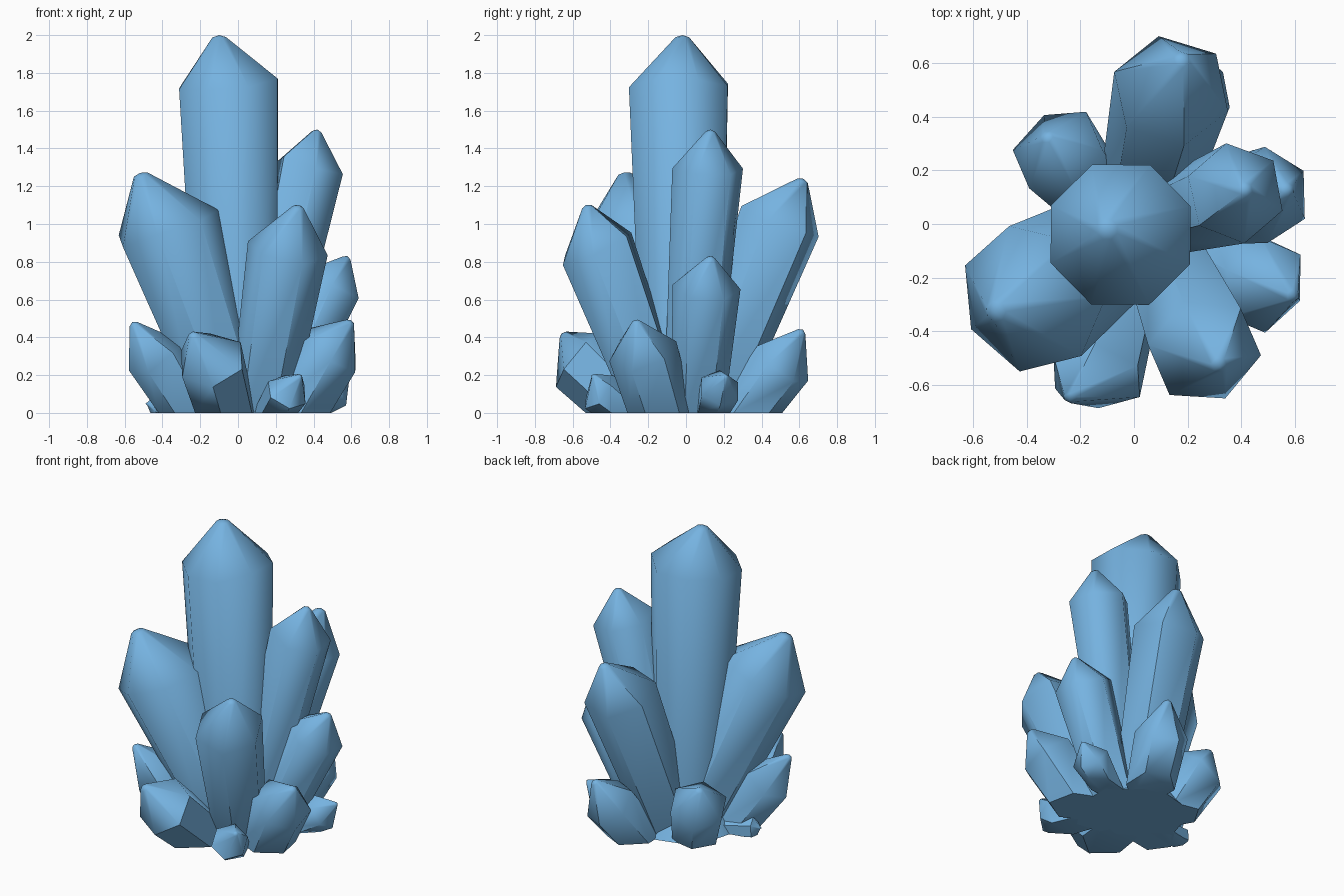
import bpy, bmesh, math, random
from mathutils import Vector

if "Cube" in bpy.data.objects:
    bpy.data.objects.remove(bpy.data.objects["Cube"])

random.seed(4)
blue = bpy.data.materials.new("crystal blue")
blue.diffuse_color = (0.18, 0.45, 0.75, 1)
blue.use_nodes = True
blue.node_tree.nodes["Principled BSDF"].inputs["Base Color"].default_value = blue.diffuse_color


def finish(bm, name):
    """Cut flat at z = 0, close the cut and make the object."""
    cut = bmesh.ops.bisect_plane(bm, geom=bm.verts[:] + bm.edges[:] + bm.faces[:],
                                 plane_co=(0, 0, 0), plane_no=(0, 0, 1), clear_inner=True)
    bmesh.ops.contextual_create(
        bm, geom=[g for g in cut["geom_cut"] if isinstance(g, bmesh.types.BMEdge)])
    bmesh.ops.recalc_face_normals(bm, faces=bm.faces)
    me = bpy.data.meshes.new(name)
    bm.to_mesh(me)
    bm.free()
    me.materials.append(blue)
    ob = bpy.data.objects.new(name, me)
    bpy.context.collection.objects.link(ob)
    bpy.context.view_layer.objects.active = ob
    ob.select_set(True)
    bpy.ops.object.shade_smooth_by_angle(angle=math.radians(50))
    ob.select_set(False)


def crystal(name, base, shoulder, tip, r, r0, sides=6, turn=0.0):
    """Tapered prism from base to shoulder with a small blunt, off-centre point."""
    base, shoulder, tip = Vector(base), Vector(shoulder), Vector(tip)
    axis = (shoulder - base).normalized()
    u = Vector((0, 1, 0)).cross(axis).normalized()
    v = axis.cross(u)
    length = (shoulder - base).length
    bm = bmesh.new()

    def ring(c, rad, wobble):
        out = []
        for i in range(sides):
            a = math.radians(turn) + math.tau * i / sides
            p = c + (u * math.cos(a) + v * math.sin(a)) * rad
            out.append(bm.verts.new(p + axis * random.uniform(-wobble, wobble)))
        return out

    # start below the ground so the bottom cut is clean
    rings = [ring(base - axis * 0.25, r0 - (r - r0) * 0.25 / length, 0),
             ring(shoulder, r, r * 0.1),
             ring(tip - axis * 0.012, r * 0.14, 0)]
    for lo, hi in zip(rings, rings[1:]):
        for i in range(sides):
            j = (i + 1) % sides
            bm.faces.new((lo[i], lo[j], hi[j], hi[i]))
    bm.faces.new(rings[0][::-1])
    cap = bm.verts.new(tip)
    for i in range(sides):
        bm.faces.new((rings[-1][i], rings[-1][(i + 1) % sides], cap))
    finish(bm, name)


# tall crystals
crystal("main_crystal", (0, -0.02, 0), (-0.05, -0.04, 1.74), (-0.1, -0.02, 2.0), 0.283, 0.225, 8, 22)
crystal("left_crystal", (-0.02, -0.04, 0), (-0.38, -0.275, 1.0), (-0.52, -0.33, 1.27), 0.285, 0.20, 7, 0)
crystal("right_back_crystal", (0.10, 0.02, 0), (0.38, 0.115, 1.30), (0.42, 0.13, 1.5), 0.19, 0.14, 6, 40)
crystal("back_crystal", (0.04, 0.10, 0), (0.14, 0.50, 1.02), (0.18, 0.62, 1.24), 0.225, 0.175, 6, 40)
crystal("front_crystal", (0.12, -0.14, 0), (0.265, -0.475, 0.88), (0.32, -0.53, 1.10), 0.215, 0.165, 6, 55)
crystal("right_crystal", (0.20, 0.06, 0), (0.50, 0.11, 0.68), (0.58, 0.13, 0.83), 0.18, 0.14, 6, 30)

# short crystals around the foot
crystal("right_front_short", (0.30, -0.13, 0), (0.485, -0.23, 0.33), (0.60, -0.27, 0.49), 0.185, 0.17, 6, 40)
crystal("front_left_short", (-0.06, -0.28, 0), (-0.14, -0.57, 0.28), (-0.24, -0.66, 0.42), 0.185, 0.165, 6, 20)
crystal("back_left_short", (-0.17, 0.14, 0), (-0.28, 0.27, 0.28), (-0.33, 0.33, 0.43), 0.18, 0.15, 6, 0)
crystal("left_short", (-0.25, -0.13, 0), (-0.43, -0.23, 0.30), (-0.56, -0.30, 0.48), 0.165, 0.14, 6, 0)
crystal("back_short", (0.14, 0.32, 0), (0.21, 0.51, 0.26), (0.25, 0.62, 0.44), 0.165, 0.15, 6, 30)

# tiny crystals
crystal("front_tiny", (0.19, -0.32, 0), (0.26, -0.46, 0.11), (0.33, -0.50, 0.20), 0.115, 0.10, 6, 0)
crystal("right_tiny", (0.34, 0.14, 0.02), (0.50, 0.18, 0.13), (0.59, 0.21, 0.20), 0.115, 0.09, 6, 0)
crystal("left_tiny", (-0.30, -0.06, 0.02), (-0.44, -0.09, 0.04), (-0.49, -0.10, 0.05), 0.07, 0.07, 6, 0)

# low mound joining the crystals at the ground
bm = bmesh.new()
bmesh.ops.create_cone(bm, cap_ends=True, segments=12, radius1=0.40, radius2=0.24, depth=0.24)
finish(bm, "foot_mound")
